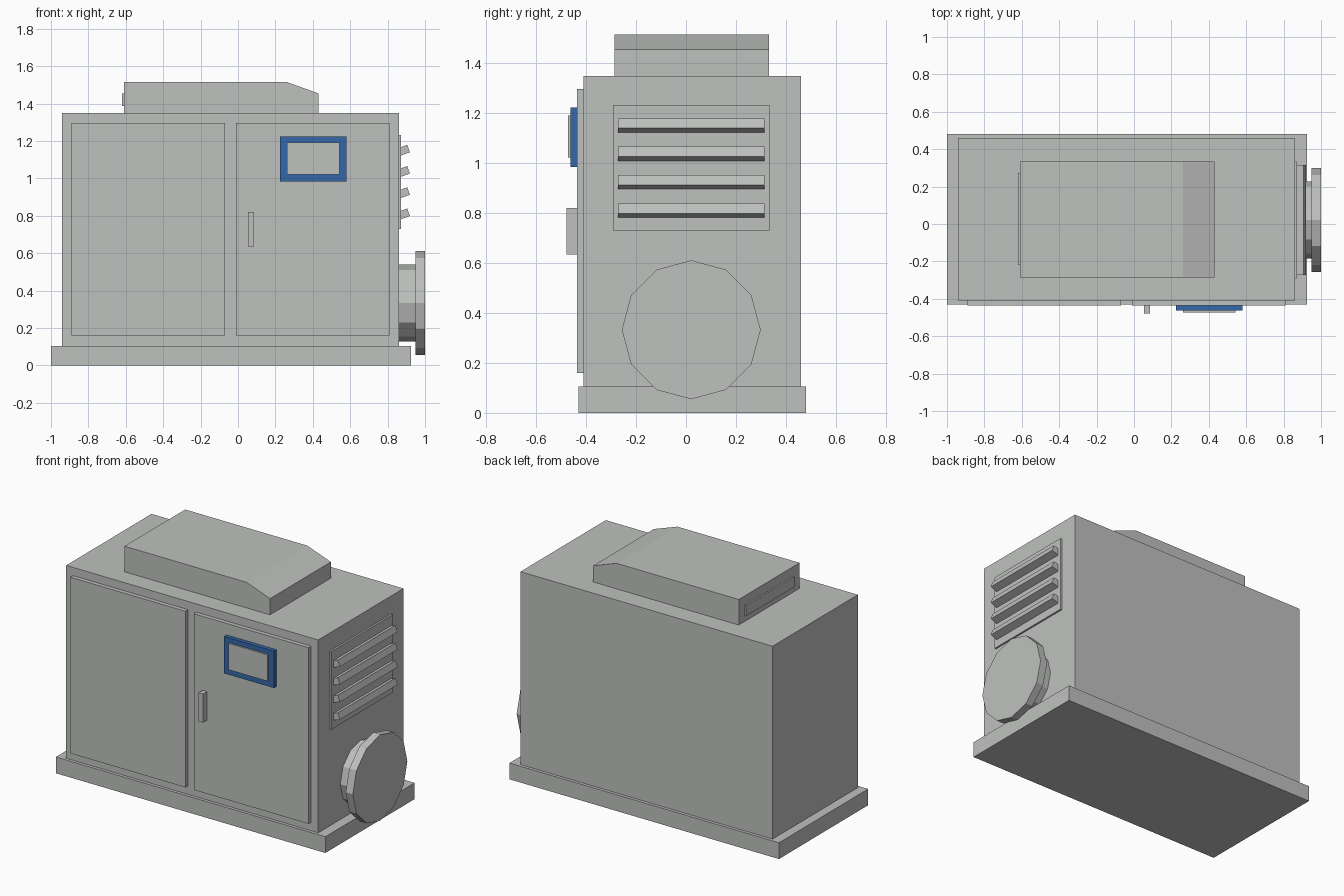
import bpy, bmesh, math
from mathutils import Matrix

if "Cube" in bpy.data.objects:
    bpy.data.objects.remove(bpy.data.objects["Cube"])


def material(name, color):
    m = bpy.data.materials.new(name)
    m.diffuse_color = (*color, 1)
    m.use_nodes = True
    m.node_tree.nodes["Principled BSDF"].inputs["Base Color"].default_value = m.diffuse_color
    return m


GREY = material("light grey metal", (0.52, 0.535, 0.52))
BLUE = material("blue frame", (0.035, 0.14, 0.40))


def finish(name, bm, mat):
    bmesh.ops.recalc_face_normals(bm, faces=bm.faces)
    me = bpy.data.meshes.new(name)
    bm.to_mesh(me)
    bm.free()
    me.materials.append(mat)
    ob = bpy.data.objects.new(name, me)
    bpy.context.collection.objects.link(ob)
    return ob


def box(name, x, y, z, mat=GREY):
    bm = bmesh.new()
    bmesh.ops.create_cube(bm, size=1)
    for v in bm.verts:
        v.co = [lo + (c + 0.5) * (hi - lo) for c, (lo, hi) in zip(v.co, (x, y, z))]
    return finish(name, bm, mat)


def prism(name, profile, y, mat=GREY):
    """Extrude an x/z profile along y."""
    bm = bmesh.new()
    face = bm.faces.new([bm.verts.new((px, y[0], pz)) for px, pz in profile])
    new = bmesh.ops.extrude_face_region(bm, geom=[face])["geom"]
    verts = [g for g in new if isinstance(g, bmesh.types.BMVert)]
    bmesh.ops.translate(bm, verts=verts, vec=(0, y[1] - y[0], 0))
    return finish(name, bm, mat)


def disc(name, x, radius, centre, mat=GREY):
    """Twelve-sided cylinder along x with a corner at the top."""
    bm = bmesh.new()
    bmesh.ops.create_cone(bm, cap_ends=True, segments=12, radius1=radius,
                          radius2=radius, depth=x[1] - x[0])
    move = Matrix.Translation(((x[0] + x[1]) / 2, *centre))
    bm.transform(move @ Matrix.Rotation(math.pi / 2, 4, "Y"))
    return finish(name, bm, mat)


# Cabinet and plinth
box("base_plinth", (-1.0, 0.925), (-0.43, 0.48), (0, 0.105))
box("cabinet_body", (-0.94, 0.86), (-0.41, 0.46), (0.1, 1.35))

# Doors, handle and display
for side, x in (("left", (-0.89, -0.07)), ("right", (-0.01, 0.81))):
    box(side + "_door", x, (-0.437, -0.40), (0.16, 1.297))
box("door_handle", (0.054, 0.085), (-0.478, -0.43), (0.635, 0.82))
box("display_frame", (0.225, 0.58), (-0.463, -0.43), (0.985, 1.223), BLUE)
box("display_screen", (0.262, 0.542), (-0.472, -0.455), (1.022, 1.192))

# Roof housing with sloped end, and its end plate
prism("roof_housing", [(-0.61, 1.34), (0.43, 1.34), (0.43, 1.455),
                       (0.262, 1.515), (-0.61, 1.515)], (-0.287, 0.333))
box("roof_end_plate", (-0.62, -0.60), (-0.22, 0.272), (1.387, 1.455))

# Vent panel with four tilted louvres
box("vent_panel", (0.85, 0.872), (-0.292, 0.335), (0.73, 1.233))
for i in range(4):
    t = 1.18 - i * 0.1135
    prism(f"louvre_{i + 1}", [(0.862, t - 0.016), (0.905, t), (0.919, t - 0.04),
                              (0.862, t - 0.061)], (-0.273, 0.315))

# Side outlet: neck and flange
disc("outlet_neck", (0.85, 0.955), 0.206, (0.021, 0.333))
disc("outlet_flange", (0.949, 1.0), 0.278, (0.021, 0.333))
